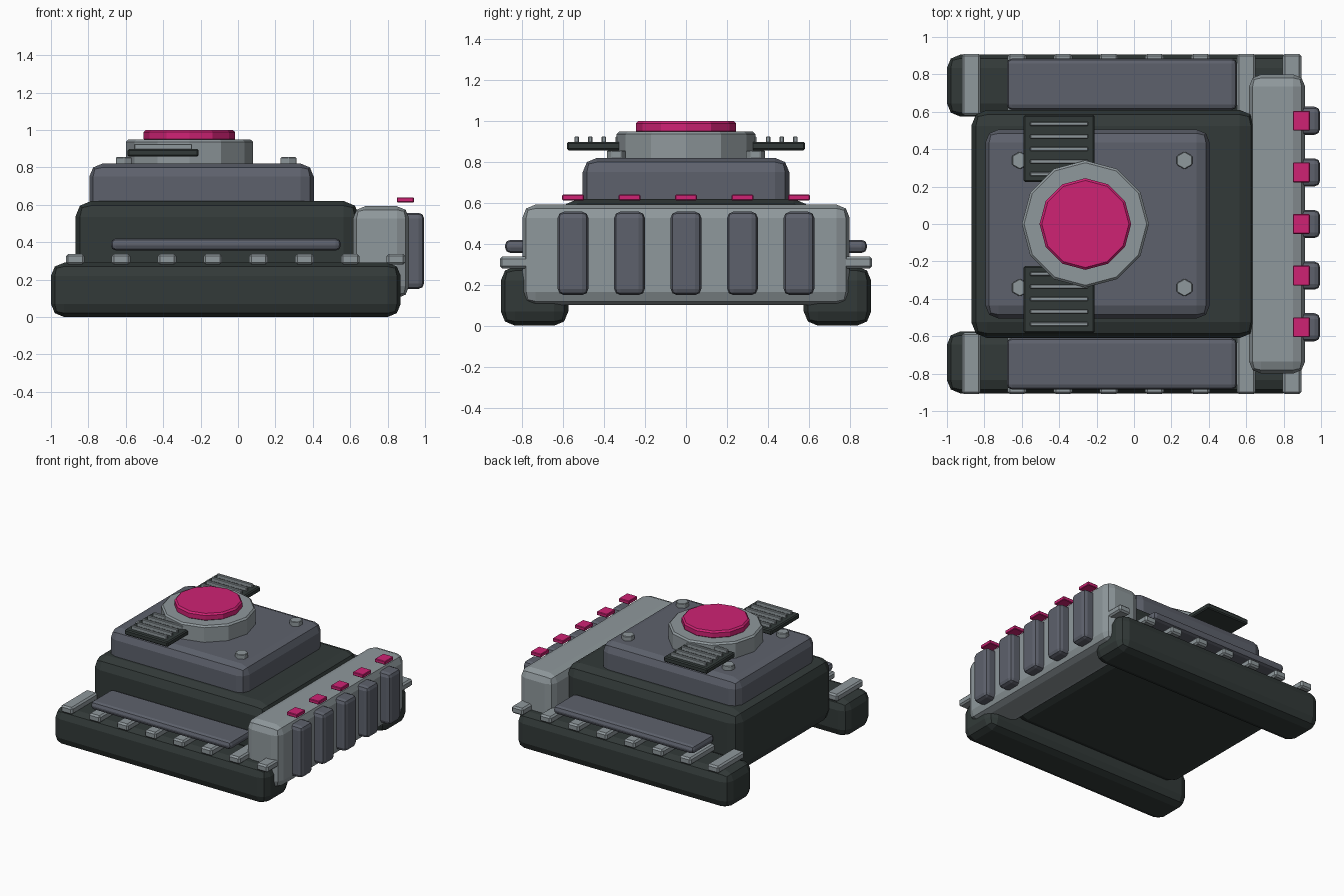
import bpy
import math

if "Cube" in bpy.data.objects:
    bpy.data.objects.remove(bpy.data.objects["Cube"])


def material(name, rgb):
    m = bpy.data.materials.new(name)
    m.diffuse_color = (*rgb, 1)
    m.use_nodes = True
    m.node_tree.nodes["Principled BSDF"].inputs["Base Color"].default_value = m.diffuse_color
    return m


DARK = material("charcoal", (0.032, 0.042, 0.040))
SLATE = material("slate grey", (0.110, 0.120, 0.150))
LIGHT = material("light grey", (0.275, 0.315, 0.332))
PINK = material("magenta", (0.62, 0.016, 0.175))


def finish(ob, name, mat, bevel, segments):
    ob.name = name
    ob.data.materials.append(mat)
    if bevel:
        mod = ob.modifiers.new("rounded edges", 'BEVEL')
        mod.width = bevel
        mod.segments = segments
        mod.limit_method = 'ANGLE'
        mod.angle_limit = math.radians(40)
    return ob


def box(name, mat, x, y, z, bevel=0.0, segments=2):
    """Box given by its (min, max) range on each axis."""
    bpy.ops.mesh.primitive_cube_add(size=1)
    ob = bpy.context.object
    for v in ob.data.vertices:
        v.co = [(r[0] + r[1]) / 2 + c * (r[1] - r[0])
                for r, c in zip((x, y, z), v.co)]
    return finish(ob, name, mat, bevel, segments)


def disc(name, mat, sides, radius, x, y, z, bevel=0.0, turn=0.0):
    """Upright prism with a z range."""
    bpy.ops.mesh.primitive_cylinder_add(
        vertices=sides, radius=radius, depth=z[1] - z[0],
        location=(x, y, (z[0] + z[1]) / 2), rotation=(0, 0, turn))
    return finish(bpy.context.object, name, mat, bevel, 1)


def side_range(s, a, b):
    return tuple(sorted((s * a, s * b)))


# Hull and raised deck
box("hull", DARK, (-0.87, 0.65), (-0.61, 0.61), (0.12, 0.62), 0.085)
box("deck", SLATE, (-0.795, 0.405), (-0.505, 0.505), (0.52, 0.82), 0.07)

# Turret ring with coloured cap
TX = -0.26
disc("turret_ring", LIGHT, 12, 0.34, TX, 0, (0.80, 0.948), 0.012)
disc("turret_cap", PINK, 12, 0.245, TX, 0, (0.94, 1.0), 0.012)

for s, side in ((-1, "right"), (1, "left")):
    # Tracks and the fender pads above them
    box(f"track_{side}", DARK, (-1.0, 0.87), side_range(s, 0.575, 0.905),
        (0, 0.29), 0.07)
    box(f"fender_pad_{side}", SLATE, (-0.68, 0.55),
        side_range(s, 0.61, 0.885), (0.355, 0.42), 0.028)

    # Cross straps along each track
    for i in range(8):
        cx = -0.87 + i * 0.245
        box(f"track_strap_{side}_{i + 1}", LIGHT, (cx - 0.05, cx + 0.05),
            side_range(s, 0.58, 0.91), (0.28, 0.337), 0.012, 1)

    # Vent plates with raised slats
    box(f"vent_plate_{side}", DARK, (-0.59, -0.21),
        side_range(s, 0.225, 0.582), (0.857, 0.898), 0.008, 1)
    for i in range(5):
        cy = 0.267 + i * 0.067
        box(f"vent_slat_{side}_{i + 1}", LIGHT, (-0.555, -0.245),
            side_range(s, cy - 0.011, cy + 0.011), (0.89, 0.925), 0.004, 1)

    # Hex bolts on the deck
    for bx in (-0.61, 0.27):
        disc(f"deck_bolt_{side}", LIGHT, 6, 0.048, bx, s * 0.34,
             (0.815, 0.855), 0.004, math.radians(0))

# Front bumper block with ribs and marker tabs
box("bumper", LIGHT, (0.615, 0.915), (-0.80, 0.80), (0.10, 0.592), 0.065)
for i in range(-2, 3):
    cy = i * 0.276
    box(f"bumper_rib_{i + 3}", SLATE, (0.84, 0.995),
        (cy - 0.075, cy + 0.075), (0.15, 0.557), 0.03)
    box(f"marker_tab_{i + 3}", PINK, (0.85, 0.94),
        (cy - 0.053, cy + 0.053), (0.612, 0.64), 0.004, 1)
